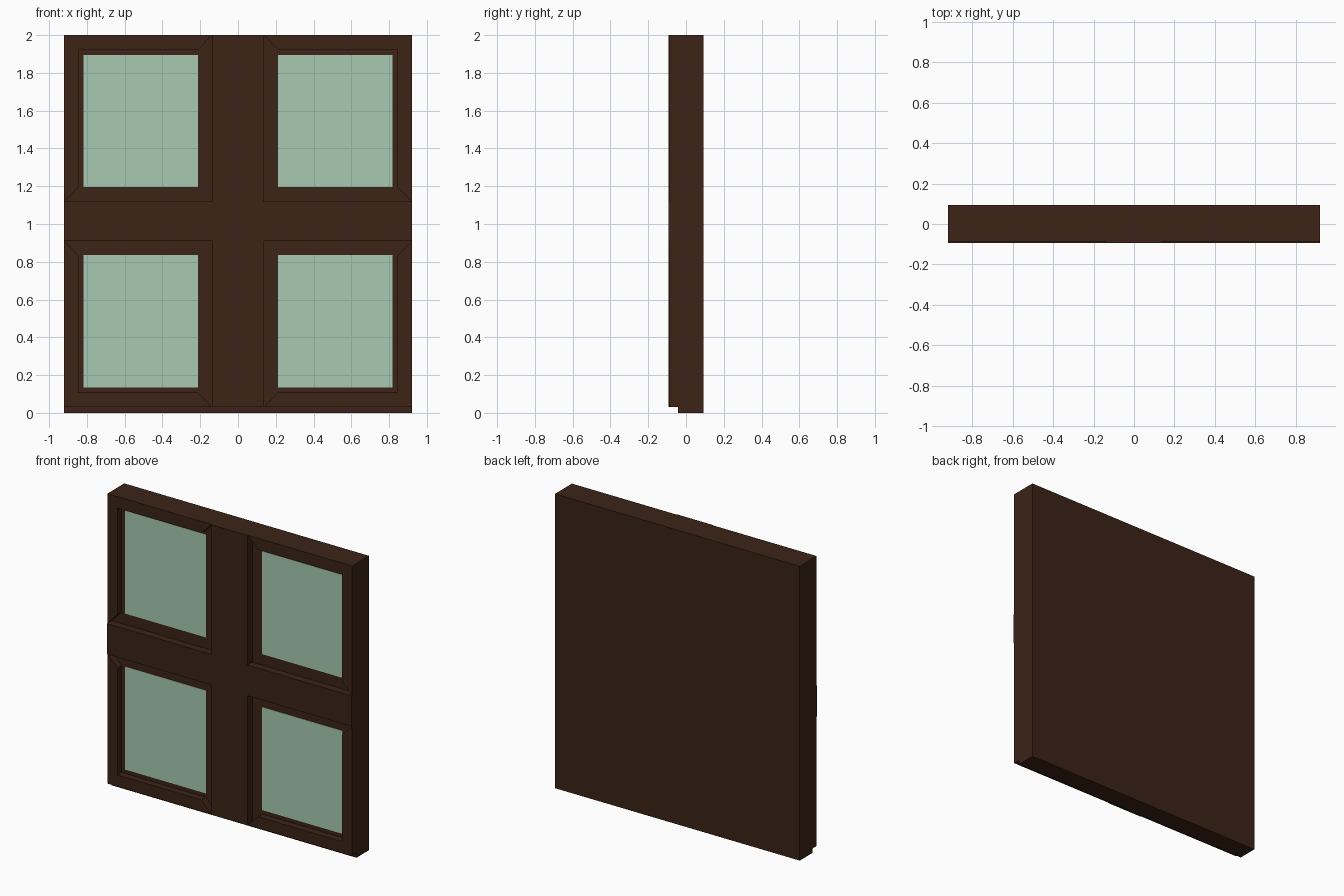
import bpy, bmesh

if "Cube" in bpy.data.objects:
    bpy.data.objects.remove(bpy.data.objects["Cube"])

W, MID = 0.92, 1.015          # half width, height of the mirror plane
BACK, BED, FRAME, CROSS = 0.093, -0.042, -0.089, -0.093   # depths along y


def material(name, rgb):
    m = bpy.data.materials.new(name)
    m.diffuse_color = (*rgb, 1)
    m.use_nodes = True
    m.node_tree.nodes["Principled BSDF"].inputs["Base Color"].default_value = m.diffuse_color
    return m


wood = material("dark_wood", (0.045, 0.017, 0.008))
glass = material("green_glass", (0.39, 0.585, 0.445))


def prism(name, outline, y_front, y_back, mat):
    """Extrude an (x, z) outline along y."""
    bm = bmesh.new()
    face = bm.faces.new([bm.verts.new((x, y_front, z)) for x, z in outline])
    ext = bmesh.ops.extrude_face_region(bm, geom=[face])
    verts = [v for v in ext["geom"] if isinstance(v, bmesh.types.BMVert)]
    bmesh.ops.translate(bm, verts=verts, vec=(0, y_back - y_front, 0))
    bmesh.ops.recalc_face_normals(bm, faces=bm.faces)
    me = bpy.data.meshes.new(name)
    bm.to_mesh(me)
    bm.free()
    me.materials.append(mat)
    ob = bpy.data.objects.new(name, me)
    bpy.context.collection.objects.link(ob)
    return ob


def rect(x0, x1, z0, z1):
    return [(x0, z0), (x1, z0), (x1, z1), (x0, z1)]


# Solid backing panel
prism("back_panel", rect(-W, W, 0, 2), BED, BACK, wood)

# Proud cross: mullion and rail in one piece
a, b, h = 0.137, 0.104, 0.985
prism("cross_bars",
      [(-a, MID - h), (a, MID - h), (a, MID - b), (W, MID - b), (W, MID + b), (a, MID + b),
       (a, MID + h), (-a, MID + h), (-a, MID + b), (-W, MID + b), (-W, MID - b), (-a, MID - b)],
      CROSS, BED, wood)

# Four L-shaped outer frames with mitred ends, and four panes
for sx, side in ((-1, "left"), (1, "right")):
    for sz, level in ((-1, "lower"), (1, "upper")):
        def place(pts):
            return [(sx * x, MID + sz * z) for x, z in pts]
        corner = [(W, b), (W, h), (a, h), (0.212, 0.907), (0.845, 0.907), (0.845, 0.18)]
        prism(f"{level}_{side}_outer_frame", place(corner), FRAME, BED, wood)
        prism(f"{level}_{side}_pane", place(rect(0.211, 0.817, 0.18, 0.88)),
              BED - 0.002, BED + 0.01, glass)
